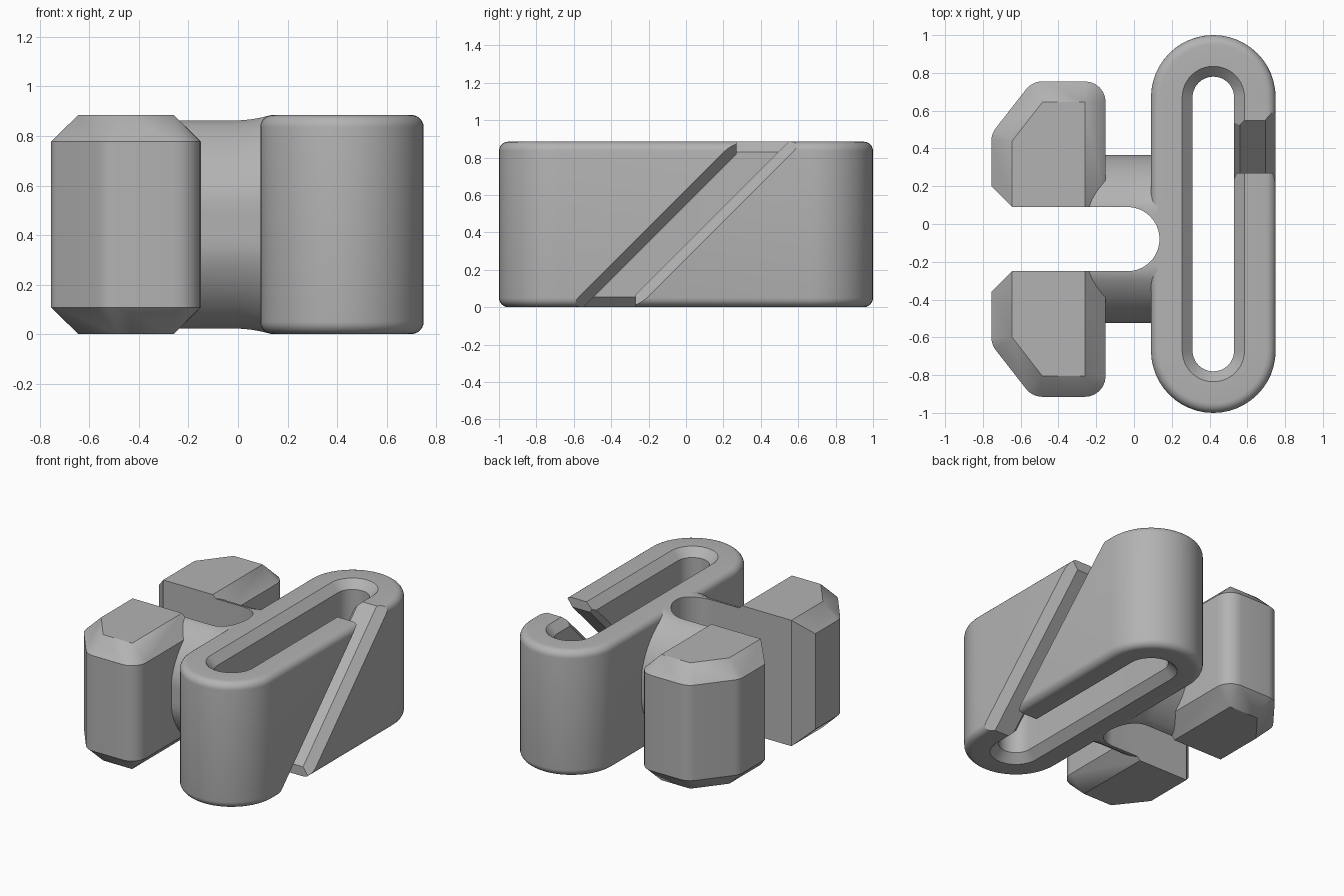
import bpy, bmesh
from math import cos, sin, pi, sqrt, atan2
from mathutils import Vector

if "Cube" in bpy.data.objects:
    bpy.data.objects.remove(bpy.data.objects["Cube"])

HEIGHT = 0.885
MID = HEIGHT / 2
AXIS_Y = -0.08      # symmetry line of the toggle, neck and slot

grey = bpy.data.materials.new("plain grey")
grey.use_nodes = True
colour = (0.45, 0.45, 0.45, 1)
grey.diffuse_color = colour
grey.node_tree.nodes["Principled BSDF"].inputs["Base Color"].default_value = colour


def skin(name, rings, capped=True):
    """Join equal-length rings of points; capped ends, or closed into a tube ring."""
    bm = bmesh.new()
    rows = [[bm.verts.new(p) for p in ring] for ring in rings]
    n = len(rows[0])
    pairs = list(zip(rows, rows[1:]))
    if not capped:
        pairs.append((rows[-1], rows[0]))
    for a, b in pairs:
        for i in range(n):
            j = (i + 1) % n
            bm.faces.new((a[i], a[j], b[j], b[i]))
    if capped:
        bm.faces.new(rows[0])
        bm.faces.new(rows[-1])
    bmesh.ops.remove_doubles(bm, verts=bm.verts, dist=1e-5)
    bmesh.ops.recalc_face_normals(bm, faces=bm.faces)
    mesh = bpy.data.meshes.new(name)
    bm.to_mesh(mesh)
    bm.free()
    mesh.materials.append(grey)
    obj = bpy.data.objects.new(name, mesh)
    bpy.context.collection.objects.link(obj)
    return obj


def prism(name, outline, z0, z1):
    return skin(name, [[(x, y, z) for x, y in outline] for z in (z0, z1)])


def activate(obj):
    bpy.ops.object.select_all(action='DESELECT')
    obj.select_set(True)
    bpy.context.view_layer.objects.active = obj


def cut(obj, cutter):
    activate(obj)
    mod = obj.modifiers.new("cut", 'BOOLEAN')
    mod.operation = 'DIFFERENCE'
    mod.solver = 'EXACT'
    mod.object = cutter
    bpy.ops.object.modifier_apply(modifier=mod.name)


# Loop: a rounded section swept round a stadium
def loop_ring(r, z, steps=24):
    ring = []
    for side in (0, 1):
        for i in range(steps + 1):
            a = pi * (side + i / steps)
            ring.append((0.42 + r * cos(a), (0.67 if side == 0 else -0.67) + r * sin(a), z))
    return ring


fillet = 0.05
lower = [(0.11, 0.055), (0.165, 0)]
for i in range(7):
    a = pi / 2 * i / 6
    lower.append((0.33 - fillet + fillet * sin(a), fillet - fillet * cos(a)))
section = lower + [(r, HEIGHT - z) for r, z in reversed(lower)]
loop = skin("loop", [loop_ring(r, z) for r, z in section], capped=False)

# Neck: flattened round bar that flares into the loop
def neck_ring(x, half_height):
    ring = []
    for i in range(64):
        a = 2 * pi * i / 64
        y = max(-0.445, min(0.445, 0.457 * cos(a)))
        z = max(-0.42, min(0.42, 0.457 * sin(a)))
        ring.append((x, AXIS_Y + y, MID + z * half_height / 0.42))
    return ring


flare = [(-0.3, 0.42), (-0.02, 0.42)]
flare += [(-0.02 + 0.15 * i / 6, 0.42 + 0.021 * (i / 6) ** 2) for i in range(1, 7)]
flare.append((0.2, 0.441))
neck = skin("neck", [neck_ring(x, h) for x, h in flare])

# Toggle: chamfered block whose side corners are rounded around the end-face corners
half = [(-0.26, 0.725), (-0.485, 0.725), (-0.645, 0.52)]
core = [Vector(p) for p in half] + [Vector((x, -y)) for x, y in reversed(half)]
offset = 0.11
inner, outer = [], []
for i, p in enumerate(core):
    before, after = p - core[i - 1], core[(i + 1) % len(core)] - p
    a0 = atan2(-before.x, before.y)
    a1 = atan2(-after.x, after.y)
    # outward normals lie to the right of each counter-clockwise edge
    a0, a1 = atan2(-before.x, before.y), atan2(-after.x, after.y)
    turn = (a1 - a0) % (2 * pi)
    for k in range(7):
        a = a0 + turn * k / 6
        inner.append((p.x, p.y + AXIS_Y))
        outer.append((p.x + offset * cos(a), p.y + offset * sin(a) + AXIS_Y))
# Solid walls between the two end chamfers, and end faces from the core outline
bm_levels = [(outer, 0.107), (outer, HEIGHT - 0.107)]
toggle = skin("toggle", [[(x, y, z) for x, y in pts] for pts, z in bm_levels])
bm = bmesh.new()
bm.from_mesh(toggle.data)
caps = [f for f in bm.faces if len(f.verts) > 4]
for cap in caps:
    up = cap.calc_center_median().z > MID
    grown = bmesh.ops.extrude_discrete_faces(bm, faces=[cap])["faces"][0]
    for v in grown.verts:
        k = min(range(len(outer)),
                key=lambda i: (Vector(outer[i]) - v.co.xy).length)
        v.co = (*inner[k], HEIGHT if up else 0)
bmesh.ops.remove_doubles(bm, verts=bm.verts, dist=1e-5)
bmesh.ops.recalc_face_normals(bm, faces=bm.faces)
bm.to_mesh(toggle.data)
bm.free()

# Round-ended slot through toggle, neck and the back of the loop
slot = [(-0.855, -0.38), (-0.645, -0.17)]
slot += [(-0.035 + 0.17 * cos(a), 0.17 * sin(a))
         for a in (pi * (i / 24 - 0.5) for i in range(25))]
slot += [(-0.645, 0.17), (-0.855, 0.38)]
slot_cutter = prism("slot_cutter", [(x, y + AXIS_Y) for x, y in slot], -0.2, 1.1)
for part in (toggle, neck, loop):
    cut(part, slot_cutter)

# Diagonal slit with chamfered edges in the outer wall of the loop
side = [(0.47, 0.105), (0.53, 0.105), (0.56, 0.075), (0.695, 0.075), (0.75, 0.13), (0.8, 0.18)]
profile = side + [(x, -w) for x, w in reversed(side)]
slit_cutter = skin("slit_cutter", [
    [(x, (d - w) / sqrt(2), MID + (d + w) / sqrt(2)) for x, w in profile]
    for d in (-0.85, 0.85)])
cut(loop, slit_cutter)

# Blunt the two sharp tips left by the slit
tips = []
for s in (-1, 1):
    box = [(0.47, s * 0.27), (0.85, s * 0.27), (0.85, s * 0.43), (0.47, s * 0.43)]
    z = MID + s * 0.35
    tips.append(prism("tip_cutter", box, z, z + s * 0.3))
    cut(loop, tips[-1])

for helper in [slot_cutter, slit_cutter] + tips:
    bpy.data.objects.remove(helper)

# Smooth the rounded areas, keep the chamfers crisp
for part in (loop, neck, toggle):
    activate(part)
    bpy.ops.object.shade_smooth_by_angle(angle=pi / 6)
